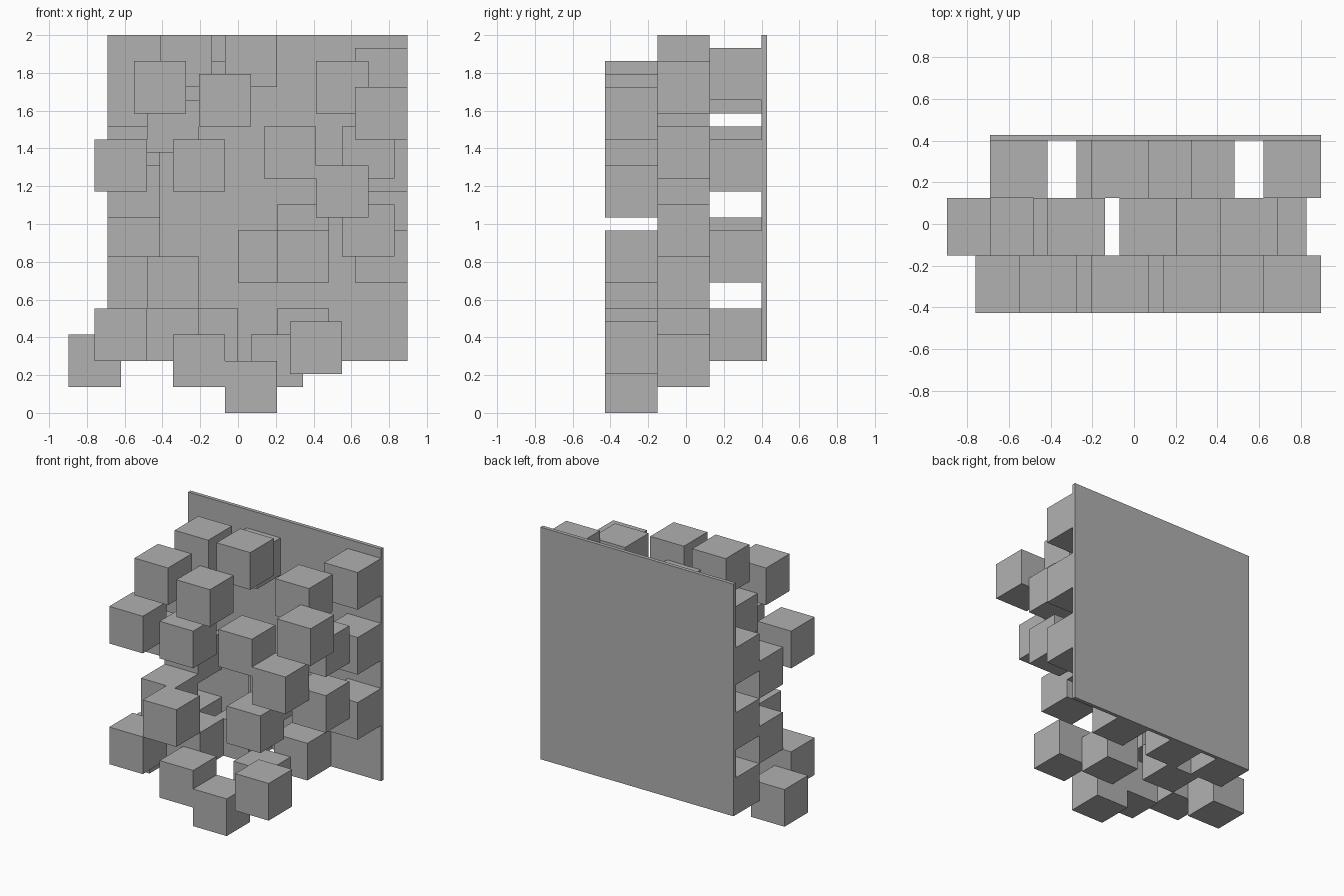
import bpy
import bmesh
from mathutils import Matrix, Vector

old = bpy.data.objects.get("Cube")
if old:
    bpy.data.objects.remove(old, do_unlink=True)

U = 2 / 29            # grid step
SIDE = 4 * U          # block edge length
PLATE = 0.4 * U       # panel thickness
FRONT = -(3 * SIDE + PLATE) / 2

grey = bpy.data.materials.new("plain_grey")
grey.use_nodes = True
grey.diffuse_color = (0.44, 0.44, 0.44, 1)
grey.node_tree.nodes["Principled BSDF"].inputs["Base Color"].default_value = (0.44, 0.44, 0.44, 1)


def box(name, low, size):
    """Flat-faced box given by its lowest corner and size."""
    mesh = bpy.data.meshes.new(name)
    bm = bmesh.new()
    bmesh.ops.create_cube(bm, size=1, matrix=Matrix.Diagonal((*size, 1)))
    bm.to_mesh(mesh)
    bm.free()
    mesh.materials.append(grey)
    obj = bpy.data.objects.new(name, mesh)
    obj.location = Vector(low) + Vector(size) / 2
    bpy.context.scene.collection.objects.link(obj)
    return obj


# Grid column and row of each block's lower left corner, layer by layer
layers = {
    "front_block": [(-8, 23), (-3, 22), (9, 21), (-11, 17), (-5, 17), (2, 18), (6, 15),
                    (3, 10), (-7, 8), (-11, 4), (4, 3), (-5, 2), (-1, 0)],
    "middle_block": [(-6, 25), (-1, 25), (6, 23), (-7, 20), (8, 18), (-10, 15), (8, 12),
                     (3, 12), (-10, 8), (-7, 4), (-13, 2), (1, 2)],
    "rear_block": [(9, 24), (-3, 23), (-10, 18), (9, 17), (-10, 11), (0, 10), (9, 10),
                   (-10, 4), (-4, 4), (3, 4)],
}
for depth, (name, cells) in enumerate(layers.items()):
    for number, (column, row) in enumerate(cells, 1):
        low = (column * U, FRONT + depth * SIDE, row * U)
        box(f"{name}_{number}", low, (SIDE, SIDE, SIDE))

# Thin panel behind the blocks
box("back_panel", (-10 * U, FRONT + 3 * SIDE, 4 * U), (23 * U, PLATE, 25 * U))
